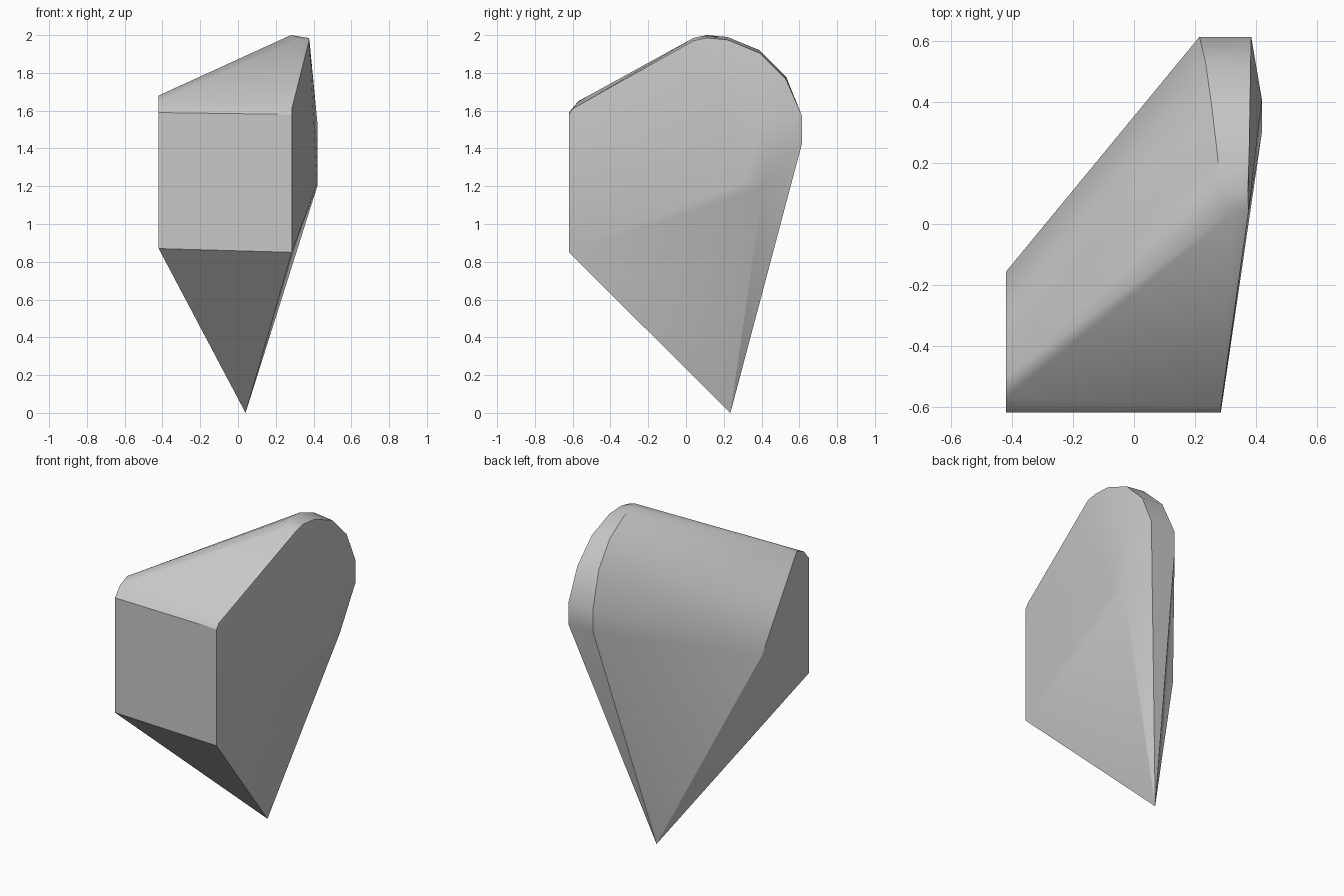
import bpy
import bmesh
import math

default_cube = bpy.data.objects.get("Cube")
if default_cube:
    bpy.data.objects.remove(default_cube, do_unlink=True)


def make_material(name, color):
    material = bpy.data.materials.new(name)
    material.use_nodes = True
    material.diffuse_color = color
    shader = next(n for n in material.node_tree.nodes if n.type == 'BSDF_PRINCIPLED')
    shader.inputs["Base Color"].default_value = color
    return material


def make_hull(name, points, material):
    """Wrap a tight convex skin around the corner points."""
    bm = bmesh.new()
    for point in points:
        bm.verts.new(point)
    hull = bmesh.ops.convex_hull(bm, input=bm.verts[:], use_existing_faces=False)
    spare = {g for g in hull["geom_interior"] + hull["geom_unused"]
             if isinstance(g, bmesh.types.BMVert)}
    bmesh.ops.delete(bm, geom=list(spare), context='VERTS')
    bmesh.ops.recalc_face_normals(bm, faces=bm.faces[:])
    mesh = bpy.data.meshes.new(name)
    bm.to_mesh(mesh)
    bm.free()
    mesh.materials.append(material)
    obj = bpy.data.objects.new(name, mesh)
    bpy.context.collection.objects.link(obj)
    return obj


# Outer planes shared by many corners
front, back = -0.62, 0.615
right_side, left_side, left_bulge = -0.42, 0.285, 0.42

# Pointed foot
tip = [(0.04, 0.235, 0)]

# Upright front plate with a small bevel along its top
front_plate = [
    (right_side, front, 0.87), (right_side, front, 1.59),
    (left_side, front, 0.85), (left_side, front, 1.58),
    (left_side, -0.60, 1.61), (right_side, -0.57, 1.65),
]

# Narrow side plate
side_plate = [(right_side, -0.50, 1.68), (right_side, -0.156, 1.16)]

# Gently swollen broad side
broad_side = [
    (left_bulge, 0.30, 1.22), (left_bulge, 0.41, 1.20),
    (left_bulge, 0.41, 1.54),
]

# Rounded crown: inner edge x, outer edge x, y, z
crown_sections = [
    (0.215, 0.385, back, 1.43),
    (0.215, 0.385, back, 1.57),
    (0.235, 0.383, 0.53, 1.78),
    (0.255, 0.381, 0.39, 1.92),
    (0.275, 0.378, 0.22, 1.99),
    (0.280, 0.374, 0.11, 2.0),
    (0.330, 0.376, 0.04, 1.985),
]
crown = []
for inner, outer, y, z in crown_sections:
    # The outer rim of the arc sits slightly lower than the inner one
    drop = 0.015 if z > 1.6 else 0
    crown += [(inner, y, z), (outer, y, z - drop)]

stone_grey = make_material("stone grey", (0.58, 0.58, 0.58, 1))
block = make_hull("wedge_block",
                  tip + front_plate + side_plate + broad_side + crown, stone_grey)

# Smooth the crown while keeping the main edges crisp
bpy.ops.object.select_all(action='DESELECT')
block.select_set(True)
bpy.context.view_layer.objects.active = block
bpy.ops.object.shade_smooth_by_angle(angle=math.radians(30))
